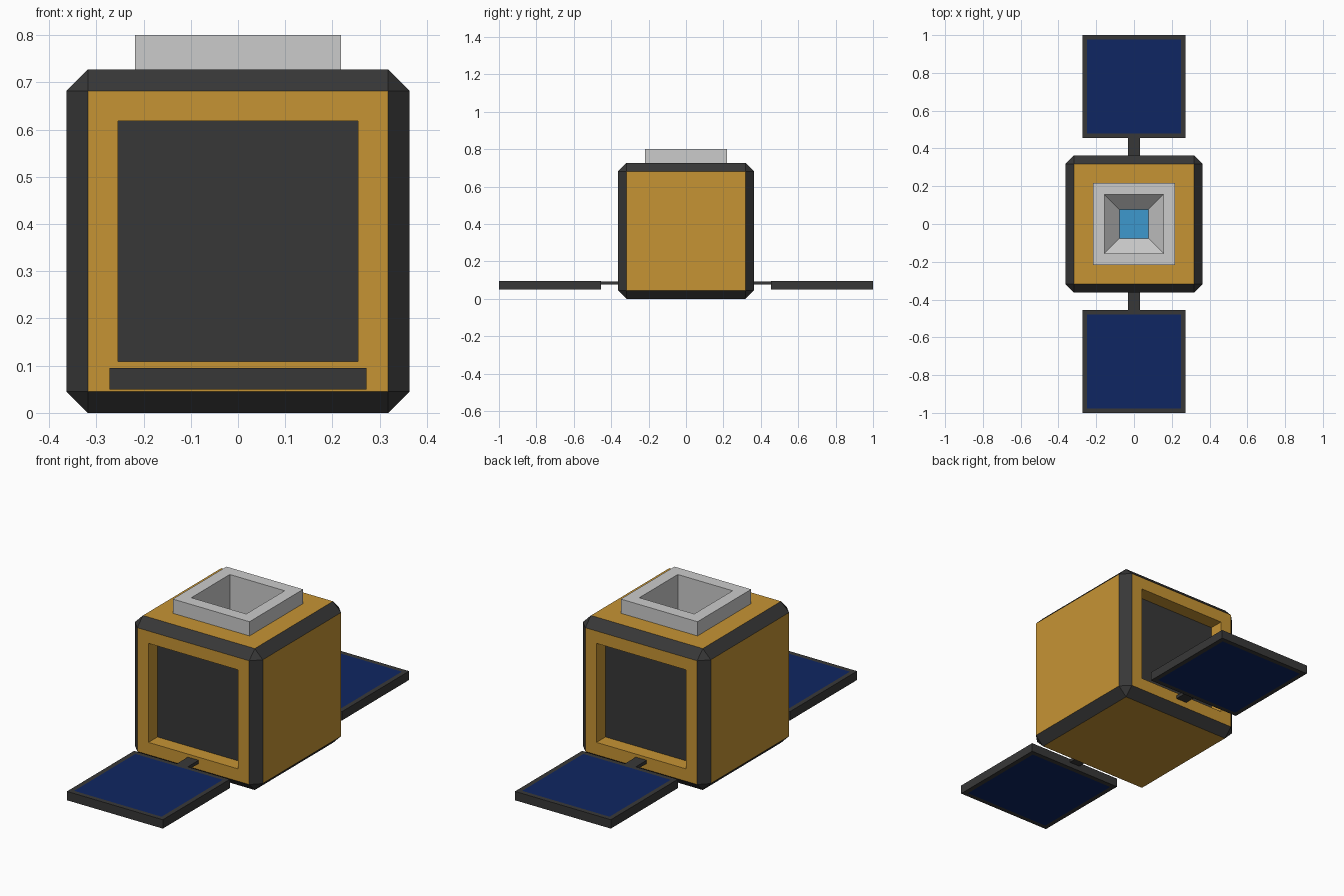
import bpy, bmesh
from mathutils import Vector

if "Cube" in bpy.data.objects:
    bpy.data.objects.remove(bpy.data.objects["Cube"])


def material(name, rgb):
    m = bpy.data.materials.new(name)
    m.diffuse_color = (*rgb, 1)
    m.use_nodes = True
    m.node_tree.nodes["Principled BSDF"].inputs["Base Color"].default_value = m.diffuse_color
    return m


GOLD = material("gold_foil", (0.565, 0.296, 0.034))
DARK = material("dark_frame", (0.039, 0.039, 0.039))
BLUE = material("solar_blue", (0.0045, 0.019, 0.122))
GREY = material("light_grey", (0.69, 0.69, 0.69))
LENS = material("lens_blue", (0.047, 0.314, 0.617))


def finish(name, bm, mats):
    bmesh.ops.recalc_face_normals(bm, faces=bm.faces[:])
    me = bpy.data.meshes.new(name)
    bm.to_mesh(me)
    bm.free()
    for m in mats:
        me.materials.append(m)
    ob = bpy.data.objects.new(name, me)
    bpy.context.collection.objects.link(ob)
    return ob


def box(centre, size):
    bm = bmesh.new()
    bmesh.ops.create_cube(bm, size=1)
    bmesh.ops.scale(bm, vec=size, verts=bm.verts)
    bmesh.ops.translate(bm, vec=centre, verts=bm.verts)
    bm.normal_update()
    return bm


def inset(bm, faces, width):
    bmesh.ops.inset_individual(bm, faces=faces, thickness=width, use_even_offset=True)


def facing(bm, axis, sign):
    return max(bm.faces, key=lambda f: f.normal[axis] * sign * f.calc_area())


# Body: chamfered cube, gold faces and dark edges
bm = box((0, 0, 0.3635), (0.727, 0.727, 0.727))
bmesh.ops.bevel(bm, geom=bm.edges[:], offset=0.0455, segments=1,
                affect='EDGES', offset_type='OFFSET')
bm.normal_update()
for f in bm.faces:
    f.material_index = 0 if f.calc_area() > 0.2 else 1

# Recessed bays in the front and back
for s in (-1, 1):
    f = facing(bm, 1, s)
    inset(bm, [f], 0.0635)
    floor = bmesh.ops.extrude_discrete_faces(bm, faces=[f])["faces"][0]
    bmesh.ops.translate(bm, vec=(0, -s * 0.073, 0), verts=floor.verts)
    floor.material_index = 1
    bm.normal_update()

# Opening in the top for the sensor hood
f = facing(bm, 2, 1)
inset(bm, [f], 0.1)
bmesh.ops.delete(bm, geom=[f], context='FACES_ONLY')
finish("body", bm, [GOLD, DARK])

# Sensor hood: square rings lofted up, over the rim, down the shaft to the lens
bm = bmesh.new()
profile = ((0.218, 0.727), (0.218, 0.8), (0.156, 0.8), (0.156, 0.582), (0.078, 0.504))
rings = [[bm.verts.new(Vector((x * r, y * r, z)))
          for x, y in ((-1, -1), (1, -1), (1, 1), (-1, 1))] for r, z in profile]
for a, b in zip(rings, rings[1:]):
    for i in range(4):
        j = (i + 1) % 4
        bm.faces.new((a[i], a[j], b[j], b[i]))
bm.faces.new(rings[-1]).material_index = 1
finish("sensor_hood", bm, [GREY, LENS])

# Solar panels and their arms
for s, side in ((-1, "front"), (1, "back")):
    bm = box((0, s * 0.7275, 0.0727), (0.545, 0.545, 0.0455))
    cells = [f for f in bm.faces if abs(f.normal.z) > 0.9]
    inset(bm, cells, 0.024)
    for f in cells:
        f.material_index = 1
    finish(side + "_solar_panel", bm, [DARK, BLUE])
    finish(side + "_panel_arm",
           box((0, s * 0.409, 0.085), (0.062, 0.094, 0.017)), [DARK])
